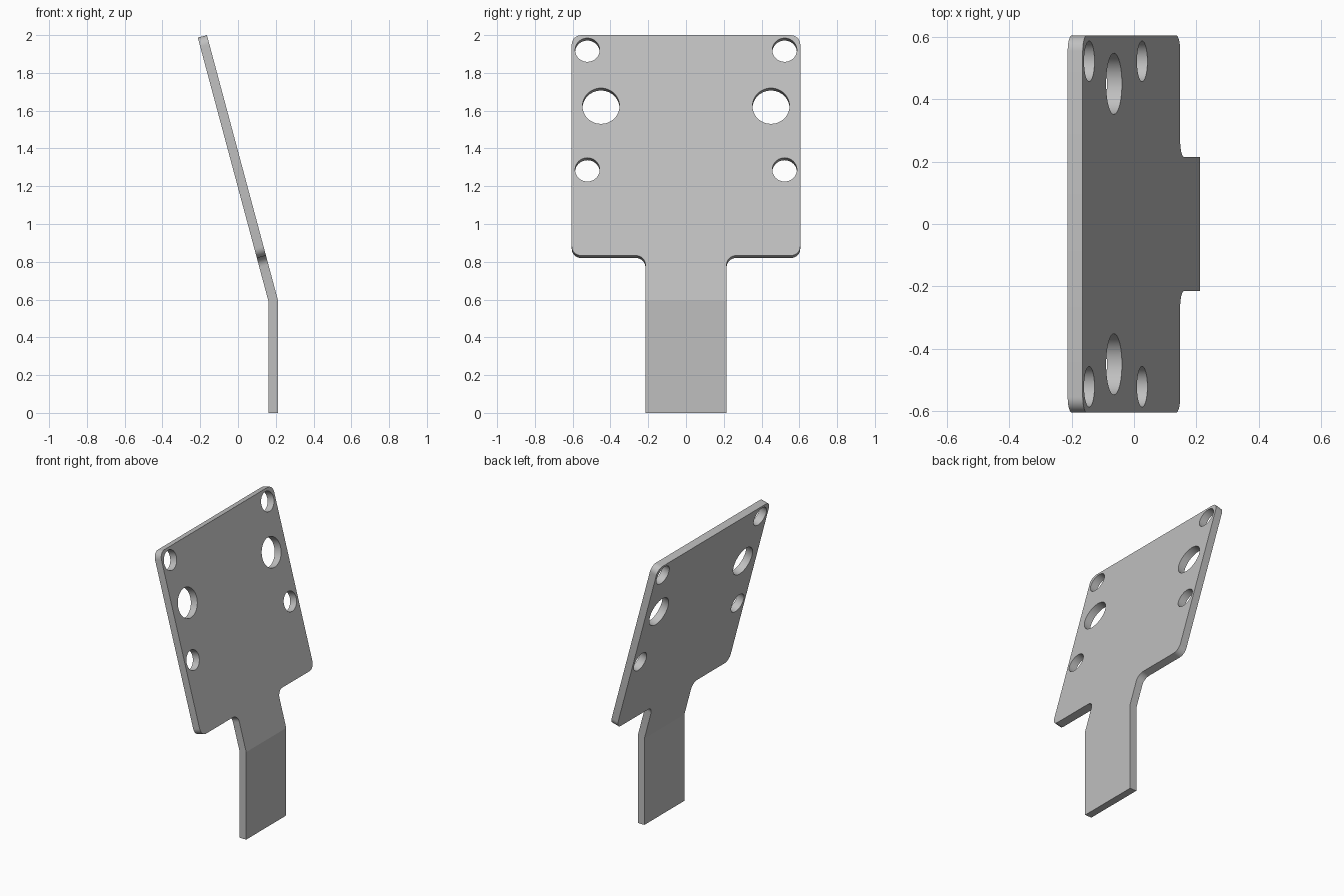
import bpy
import bmesh
from math import sin, cos, tan, pi, radians

default = bpy.data.objects.get("Cube")
if default:
    bpy.data.objects.remove(default, do_unlink=True)

# Plate dimensions, measured along the unbent sheet
THICK = 0.05
BACK_X = 0.162
BEND_V = 0.588
TILT = radians(15)
NECK = 0.215
HEAD = 0.605
HEAD_LOW = BEND_V + 0.24
TOP = BEND_V + 1.448
RADIUS = 0.05


def arc(cy, cv, r, start, end, steps):
    """Points on an arc, angles in degrees."""
    angles = [radians(start + (end - start) * i / steps) for i in range(steps + 1)]
    return [(cy + r * cos(a), cv + r * sin(a)) for a in angles]


def bend(d, y, v):
    """Fold the flat sheet back along a mitred bend line."""
    if abs(v - BEND_V) < 1e-5:
        return (BACK_X + d, y, v + d * tan(TILT / 2))
    if v < BEND_V:
        return (BACK_X + d, y, v)
    run = v - BEND_V
    return (BACK_X - run * sin(TILT) + d * cos(TILT), y,
            BEND_V + run * cos(TILT) + d * sin(TILT))


bm = bmesh.new()


def add_loop(points):
    verts = [bm.verts.new((0, y, v)) for y, v in points]
    edges = [bm.edges.new((verts[i - 1], verts[i])) for i in range(len(verts))]
    return verts, edges


# Outline of the head and upper neck: one half, then its mirror
half = [(NECK, BEND_V)]
half += arc(NECK + RADIUS, HEAD_LOW - RADIUS, RADIUS, 180, 90, 8)
half += arc(HEAD - RADIUS, HEAD_LOW + RADIUS, RADIUS, -90, 0, 8)
half += arc(HEAD - RADIUS, TOP - RADIUS, RADIUS, 0, 90, 8)
outline, edges = add_loop(half + [(-y, v) for y, v in reversed(half)])

# Three holes on each side
for y, run, r in ((0.522, 1.367, 0.065), (0.45, 1.06, 0.098), (0.522, 0.711, 0.065)):
    for side in (-1, 1):
        edges += add_loop(arc(side * y, BEND_V + run, r, 0, 352.5, 47))[1]

bmesh.ops.triangle_fill(bm, use_beauty=True, edges=edges, normal=(1, 0, 0))

# Straight lower tab sharing the bend line
foot_left = bm.verts.new((0, NECK, 0))
foot_right = bm.verts.new((0, -NECK, 0))
bm.faces.new((foot_right, foot_left, outline[0], outline[-1]))

# Thicken, then bend
bmesh.ops.recalc_face_normals(bm, faces=bm.faces[:])
result = bmesh.ops.extrude_face_region(bm, geom=bm.faces[:], use_keep_orig=True)
for item in result["geom"]:
    if isinstance(item, bmesh.types.BMVert):
        item.co.x = THICK
for vert in bm.verts:
    vert.co = bend(*vert.co)
bmesh.ops.recalc_face_normals(bm, faces=bm.faces[:])

mesh = bpy.data.meshes.new("bent_mounting_plate")
bm.to_mesh(mesh)
bm.free()
plate = bpy.data.objects.new("bent_mounting_plate", mesh)
bpy.context.collection.objects.link(plate)

# Plain grey metal
grey = bpy.data.materials.new("plain_grey")
grey.use_nodes = True
colour = (0.52, 0.52, 0.52, 1)
grey.diffuse_color = colour
grey.node_tree.nodes["Principled BSDF"].inputs["Base Color"].default_value = colour
mesh.materials.append(grey)

# Smooth the rounded edges only
bpy.ops.object.select_all(action="DESELECT")
plate.select_set(True)
bpy.context.view_layer.objects.active = plate
bpy.ops.object.shade_smooth_by_angle(angle=radians(14))
